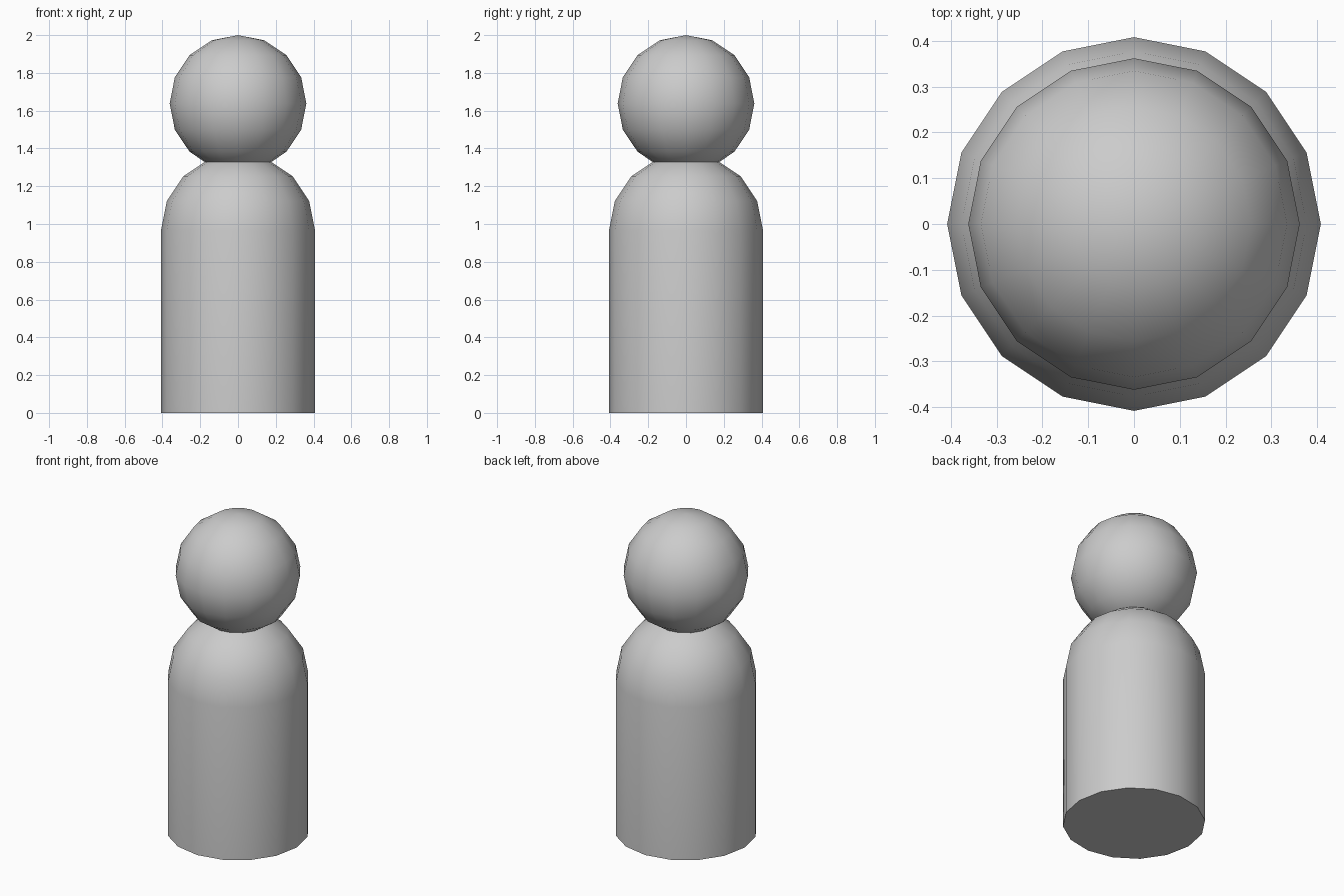
import bpy, bmesh
from math import sin, cos, pi

if "Cube" in bpy.data.objects:
    bpy.data.objects.remove(bpy.data.objects["Cube"])

SIDES = 16
BODY_R, SHOULDER_Z = 0.408, 0.965
HEAD_R = 0.362


def lathe(name, profile):
    """Revolve (radius, z) points about z; zero radius makes a pole."""
    bm = bmesh.new()
    rings = []
    for r, z in profile:
        if r < 1e-5:
            rings.append([bm.verts.new((0, 0, z))] * SIDES)
        else:
            rings.append([bm.verts.new((r * cos(2 * pi * i / SIDES),
                                        r * sin(2 * pi * i / SIDES), z))
                          for i in range(SIDES)])
    for a, b in zip(rings, rings[1:]):
        for i in range(SIDES):
            j = (i + 1) % SIDES
            bm.faces.new(list(dict.fromkeys((a[i], a[j], b[j], b[i]))))
    if profile[0][0] > 1e-5:
        bm.faces.new(rings[0][::-1])
    mesh = bpy.data.meshes.new(name)
    bm.to_mesh(mesh)
    bm.free()
    obj = bpy.data.objects.new(name, mesh)
    bpy.context.collection.objects.link(obj)
    bpy.ops.object.select_all(action='DESELECT')
    obj.select_set(True)
    bpy.context.view_layer.objects.active = obj
    bpy.ops.object.shade_smooth_by_angle(angle=pi / 4)
    return obj


def arc(radius, z, first, last):
    """Profile arc in steps of 22.5 degrees of latitude."""
    return [(radius * cos(k * pi / 8), z + radius * sin(k * pi / 8))
            for k in range(first, last + 1)]


# Body: straight cylinder with a domed shoulder
lathe("body", [(BODY_R, 0)] + arc(BODY_R, SHOULDER_Z, 0, 4))

# Head: ball resting slightly inside the dome
lathe("head", arc(HEAD_R, 2 - HEAD_R, -4, 4))
